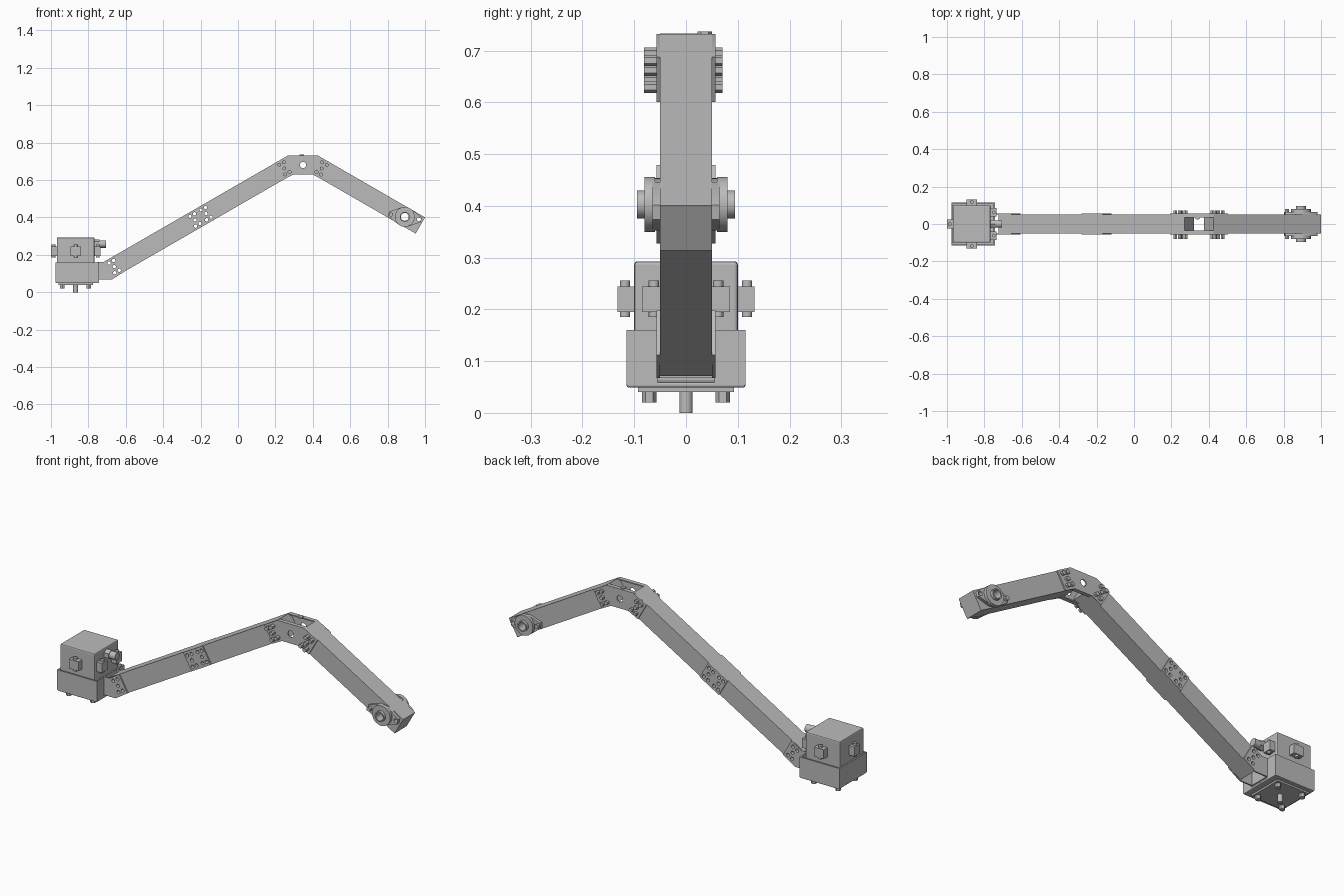
import bpy, bmesh
from math import cos, sin, radians, pi
from mathutils import Vector, Matrix

old = bpy.data.objects.get("Cube")
if old:
    bpy.data.objects.remove(old, do_unlink=True)

grey = bpy.data.materials.new("machine grey")
grey.use_nodes = True
colour = (0.5, 0.5, 0.5, 1)
grey.diffuse_color = colour
grey.node_tree.nodes["Principled BSDF"].inputs["Base Color"].default_value = colour


def finish(name, bm):
    bmesh.ops.recalc_face_normals(bm, faces=bm.faces)
    mesh = bpy.data.meshes.new(name)
    bm.to_mesh(mesh)
    bm.free()
    mesh.materials.append(grey)
    ob = bpy.data.objects.new(name, mesh)
    bpy.context.collection.objects.link(ob)
    return ob


def smooth(ob):
    bpy.ops.object.select_all(action='DESELECT')
    ob.select_set(True)
    bpy.context.view_layer.objects.active = ob
    bpy.ops.object.shade_smooth_by_angle(angle=radians(35))


def prism(name, points, y0, y1):
    """Side profile in x, z extruded along y."""
    bm = bmesh.new()
    face = bm.faces.new([bm.verts.new((x, y0, z)) for x, z in points])
    ext = bmesh.ops.extrude_face_region(bm, geom=[face])
    verts = [v for v in ext["geom"] if isinstance(v, bmesh.types.BMVert)]
    bmesh.ops.translate(bm, verts=verts, vec=(0, y1 - y0, 0))
    return finish(name, bm)


def box(name, lo, hi, bevel=0.0):
    lo, hi = Vector(lo), Vector(hi)
    bm = bmesh.new()
    bmesh.ops.create_cube(bm, size=1)
    for v in bm.verts:
        v.co = (lo + hi) / 2 + v.co * (hi - lo)
    if bevel:
        bmesh.ops.bevel(bm, geom=bm.edges[:], offset=bevel, segments=2,
                        affect='EDGES', profile=0.5)
    return finish(name, bm)


def rod(name, a, b, r, sides=20):
    a, b = Vector(a), Vector(b)
    rot = (b - a).to_track_quat('Z', 'Y').to_matrix().to_4x4()
    bm = bmesh.new()
    bmesh.ops.create_cone(bm, cap_ends=True, segments=sides, radius1=r, radius2=r,
                          depth=(b - a).length,
                          matrix=Matrix.Translation((a + b) / 2) @ rot)
    ob = finish(name, bm)
    if sides > 8:
        smooth(ob)
    return ob


def drill(ob, holes):
    """Bore round holes along y through an object."""
    for (x, z), r in holes:
        cutter = rod("hole_cutter", (x, -0.2, z), (x, 0.2, z), r, 16)
        cutter.hide_render = True
        mod = ob.modifiers.new("hole", 'BOOLEAN')
        mod.operation, mod.solver, mod.object = 'DIFFERENCE', 'EXACT', cutter
        deps = bpy.context.evaluated_depsgraph_get()
        mesh = bpy.data.meshes.new_from_object(ob.evaluated_get(deps))
        ob.modifiers.clear()
        ob.data = mesh
        bpy.data.objects.remove(cutter, do_unlink=True)
    smooth(ob)


def local(origin, angle):
    """Map along-arm and across-arm distances to x, z."""
    c, s = cos(radians(angle)), sin(radians(angle))
    return lambda u, v: (origin[0] + u * c - v * s, origin[1] + u * s + v * c)


def rect(frame, u0, u1, h):
    return [frame(u0, -h), frame(u1, -h), frame(u1, h), frame(u0, h)]


def pattern(frame, u):
    """Five fasteners: four corners and a centre."""
    spots = [(0, 0)] + [(a * 0.014, b * 0.03) for a in (-1, 1) for b in (-1, 1)]
    return [frame(u + a, b) for a, b in spots]


long_arm = local((-0.70, 0.115), 30)
forearm = local((0.40, 0.689), -30)
LONG, FORE, H = 1.149, 0.664, 0.05
base_u, splice_u = 0.044, 0.577
MID = 0.3475
joint, spare = (0.892, 0.403), (0.967, 0.39)
base_holes = [(p, 0.009) for p in pattern(long_arm, base_u)]
splice_holes = [(p, 0.009) for d in (-0.034, 0.034)
                for p in pattern(long_arm, splice_u + d)]

# Arm tubes
tube = prism("long_arm_tube", rect(long_arm, 0, LONG, H), -H, H)
drill(tube, base_holes + splice_holes)
tube = prism("forearm_tube", rect(forearm, 0, FORE, H), -H, H)
drill(tube, [(joint, 0.021), (spare, 0.011)])

# Side profiles of the bent plates
base_shape = [(-0.75, 0.067), (-0.676, 0.067), long_arm(0.08, -H),
              long_arm(0.08, H), (-0.712, 0.163), (-0.75, 0.163)]
half = [(0.297, 0.63), long_arm(LONG - 0.09, -H), long_arm(LONG - 0.09, H), (0.27, 0.732)]
elbow_shape = half + [(2 * MID - x, z) for x, z in reversed(half)]
bearing = local(joint, -10)
wing = [(0.088, -0.014), (0.088, 0.014), (0.025, 0.047)]
bearing_shape = [bearing(a, b) for a, b in wing + [(-wing[2][0], wing[2][1])]]
bearing_shape += [bearing(-a, -b) for a, b in wing + [(-wing[2][0], wing[2][1])]]

for s, side in ((-1, "front"), (1, "back")):
    # Base, splice and elbow plates
    plate = prism(side + "_base_plate", base_shape, s * H, s * 0.057)
    drill(plate, base_holes)
    plate = prism(side + "_splice_plate", rect(long_arm, splice_u - 0.065, splice_u + 0.065, H),
                  s * H, s * 0.057)
    drill(plate, splice_holes)
    plate = prism(side + "_elbow_plate", elbow_shape, s * H, s * 0.057)
    drill(plate, [((MID, 0.68), 0.017)])
    for x0, x1, z, level in ((0.27, 0.425, 0.726, "top"), (0.297, 0.398, 0.63, "bottom")):
        box(f"{side}_elbow_{level}_flange", (x0, s * 0.044 - 0.008, z),
            (x1, s * 0.044 + 0.008, z + 0.006))
    # Elbow bolts
    spots = pattern(long_arm, LONG - 0.054) + pattern(forearm, 0.054)
    for x, z in spots:
        rod(side + "_elbow_bolt", (x, s * 0.055, z), (x, s * (0.081 if s < 0 else 0.071), z),
            0.011, 6)
    # Bearing at the free end
    wing_plate = prism(side + "_bearing_flange", bearing_shape, s * H, s * 0.065)
    drill(wing_plate, [(joint, 0.021), (spare, 0.011)])
    for name, r, y in (("housing", 0.053, 0.08), ("collar", 0.027, 0.095)):
        ring = rod(f"{side}_bearing_{name}", (joint[0], s * 0.06, joint[1]),
                   (joint[0], s * y, joint[1]), r, 32)
        drill(ring, [(joint, 0.021)])
    x, z = bearing(-0.075, 0)
    rod(side + "_bearing_bolt", (x, s * 0.06, z), (x, s * 0.08, z), 0.012, 6)

rod("elbow_top_bolt", (0.34, 0.036, 0.73), (0.34, 0.036, 0.737), 0.014, 6)
box("base_web", (-0.75, -0.055, 0.067), (-0.743, 0.055, 0.163))

# Housing block and the tray around it
CX = -0.868
box("housing_block", (-0.969, -0.1, 0.058), (-0.767, 0.1, 0.293), 0.006)
box("tray_floor", (-0.975, -0.115, 0.049), (-0.744, 0.115, 0.06), 0.004)
for s, side in ((-1, "front"), (1, "back")):
    box(side + "_tray_wall", (-0.975, s * 0.1115 - 0.0035, 0.055),
        (-0.744, s * 0.1115 + 0.0035, 0.16))
    box(side + "_tray_lip", (-0.751, s * 0.085 - 0.03, 0.055), (-0.744, s * 0.085 + 0.03, 0.16))
box("end_tray_wall", (-0.977, -0.115, 0.055), (-0.97, 0.115, 0.16))
box("bottom_plate", (CX - 0.093, -0.093, 0.04), (CX + 0.093, 0.093, 0.05))
rod("centre_stud", (CX, 0, 0), (CX, 0, 0.045), 0.013)
for a in (-1, 1):
    for b in (-1, 1):
        rod("foot_bolt", (CX + a * 0.071, b * 0.071, 0.02),
            (CX + a * 0.071, b * 0.071, 0.045), 0.014, 6)

# Latches on the housing walls, each with a vertical pin
latches = [("front", CX, -0.1, 0, -1), ("back", CX, 0.1, 0, 1), ("end", -0.968, 0, -1, 0),
           ("inner_front", -0.768, -0.062, 1, 0), ("inner_back", -0.768, 0.062, 1, 0)]
for side, x, y, nx, ny in latches:
    out, across = Vector((nx, ny, 0)), Vector((abs(ny), abs(nx), 0))
    wall = Vector((x, y, 0))
    w = 0.028 if ny else 0.023
    a, b = wall - across * w, wall + out * 0.032 + across * w
    lo = (min(a.x, b.x), min(a.y, b.y), 0.195)
    hi = (max(a.x, b.x), max(a.y, b.y), 0.244)
    box(side + "_latch", lo, hi)
    pin = wall + out * 0.018
    rod(side + "_latch_pin", (pin.x, pin.y, 0.185), (pin.x, pin.y, 0.256), 0.01, 12)

# Cable gland facing the arm
rod("cable_gland", (-0.77, 0, 0.258), (-0.706, 0, 0.258), 0.02)
rod("gland_nut", (-0.77, 0, 0.258), (-0.74, 0, 0.258), 0.025, 6)
